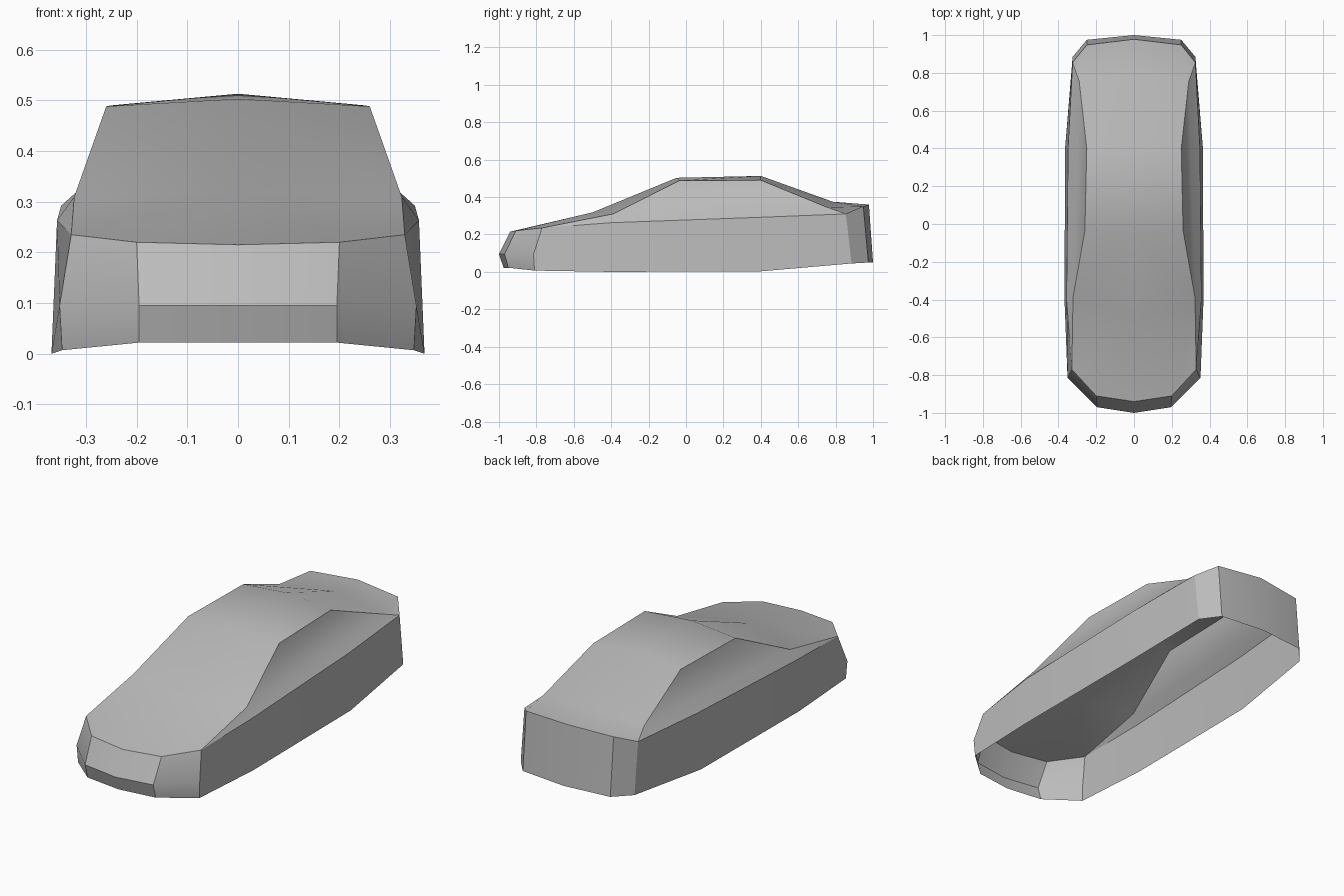
import bpy
import math

# Remove the default cube only
cube = bpy.data.objects.get("Cube")
if cube:
    bpy.data.objects.remove(cube, do_unlink=True)


def flat_material(name, colour):
    mat = bpy.data.materials.new(name)
    mat.use_nodes = True
    mat.diffuse_color = colour
    mat.node_tree.nodes["Principled BSDF"].inputs["Base Color"].default_value = colour
    return mat


# Outlines of the left half, each running from the nose to the tail
rim = [(0, -.975, .022), (.195, -.95, .022), (.347, -.81, .007), (.368, -.4, 0),
       (.365, .4, .003), (.325, .885, .045), (.25, .975, .05), (0, 1, .05)]
bumper = [(0, -1, .095), (.195, -.97, .095), (.352, -.815, .095)]
belt = [(0, -.94, .215), (.2, -.91, .22), (.329, -.77, .235), (.357, -.4, .263),
        (.349, .4, .292), (.325, .855, .31), (.25, .948, .35), (0, .978, .36)]
pillars = [(.323, -.39, .31), (.26, -.035, .488), (.25, .4, .49), (.29, .755, .345)]
ridge = [(0, -.5, .318), (0, -.05, .503), (0, .4, .513), (0, .785, .375)]

# Join the outlines into one vertex list, keeping the index range of each
verts, rows = [], []
for outline in (rim, bumper, belt, pillars, ridge):
    rows.append(list(range(len(verts), len(verts) + len(outline))))
    verts.extend(outline)
rim, bumper, belt, pillars, ridge = rows
faces = []


def bridge(lower, upper):
    for i in range(len(lower) - 1):
        faces.append((lower[i], lower[i + 1], upper[i + 1], upper[i]))


# Nose, flanks and tail
bridge(rim[:3], bumper)
bridge(bumper, belt[:3])
faces.append((rim[2], rim[3], belt[3], belt[2], bumper[2]))
bridge(rim[3:], belt[3:])

# Shoulders and side windows
faces.append((belt[2], belt[3], pillars[0]))
faces.append((belt[3], belt[4], pillars[3], pillars[0]))
faces.append((belt[4], belt[5], pillars[3]))
faces.append((pillars[0], pillars[3], pillars[2], pillars[1]))

# Bonnet, windscreen, roof, rear screen and boot lid
faces.append((belt[0], belt[1], belt[2], pillars[0], ridge[0]))
bridge(pillars, ridge)
faces.append((belt[5], belt[6], belt[7], ridge[3], pillars[3]))

mesh = bpy.data.meshes.new("car_body")
mesh.from_pydata(verts, [], faces)
mesh.materials.append(flat_material("body grey", (.5, .5, .5, 1)))
body = bpy.data.objects.new("car_body", mesh)
bpy.context.collection.objects.link(body)

# Mirror into a full open shell, with the underside left empty
bpy.ops.object.select_all(action="DESELECT")
body.select_set(True)
bpy.context.view_layer.objects.active = body
mirror = body.modifiers.new("Mirror", "MIRROR")
mirror.use_clip = True
bpy.ops.object.modifier_apply(modifier=mirror.name)
bpy.ops.object.shade_smooth_by_angle(angle=math.radians(30))
